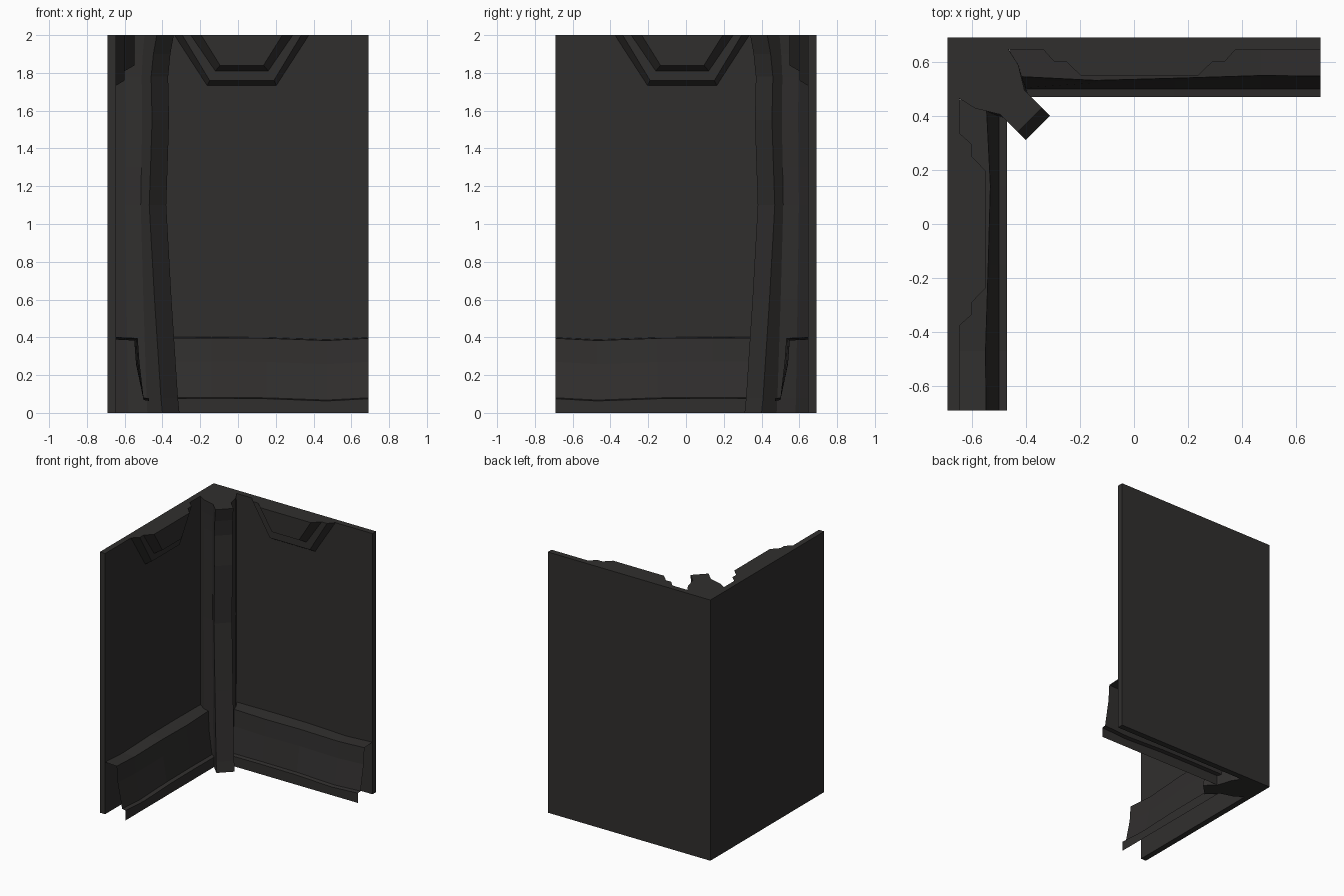
import bpy

if "Cube" in bpy.data.objects:
    bpy.data.objects.remove(bpy.data.objects["Cube"])

mat = bpy.data.materials.new("dark_metal")
mat.diffuse_color = (0.03, 0.028, 0.027, 1)
mat.use_nodes = True
mat.node_tree.nodes["Principled BSDF"].inputs["Base Color"].default_value = mat.diffuse_color


def build(name, verts, faces):
    me = bpy.data.meshes.new(name)
    me.from_pydata(verts, [], faces)
    me.materials.append(mat)
    ob = bpy.data.objects.new(name, me)
    bpy.context.collection.objects.link(ob)
    return ob


def loft(rings, closed=True, cap_start=False, cap_end=False):
    """Skin a list of equal-length point rings."""
    n = len(rings[0])
    verts = [p for r in rings for p in r]
    faces = []
    for k in range(len(rings) - 1):
        for i in range(n if closed else n - 1):
            j = (i + 1) % n
            faces.append((k * n + i, k * n + j, (k + 1) * n + j, (k + 1) * n + i))
    if cap_start:
        faces.append(tuple(reversed(range(n))))
    if cap_end:
        faces.append(tuple(range(len(verts) - n, len(verts))))
    return verts, faces


def build_pair(name, verts, faces):
    """Back-wall part plus its mirror across the corner diagonal."""
    build("back_" + name, verts, faces)
    build("left_" + name, [(-y, -x, z) for x, y, z in verts],
          [tuple(reversed(f)) for f in faces])


# L-shaped wall slab
H, T = 0.69, 0.645
plan = [(-H, -H), (-T, -H), (-T, T), (H, T), (H, H), (-H, H)]
build("corner_wall", *loft([[(x, y, z) for x, y in plan] for z in (0, 2)],
                           cap_start=True, cap_end=True))

# Stepped trapezoid panels at the top: depth, half widths at top and bottom, lower edge
tiers = [(0.65, 0.36, 0.185, 1.73), (0.60, 0.315, 0.17, 1.76),
         (0.60, 0.27, 0.14, 1.81), (0.547, 0.215, 0.115, 1.84)]
cx = 0.02
rings = [[(cx - a, y, 2), (cx - b, y, z), (cx + b, y, z), (cx + a, y, 2)]
         for y, a, b, z in tiers]
build_pair("top_panel", *loft(rings, cap_end=True))

# Open baseboard shell with slightly uneven edges: x, ledge depth shift, height shift
profile = [(0.65, 0.40), (0.547, 0.395), (0.538, 0.27),
           (0.50, 0.08), (0.47, 0.075), (0.47, 0)]
waves = [(-0.46, 0, 0), (-0.14, -0.016, 0.002), (0.15, -0.008, 0),
         (0.47, 0.002, -0.012), (H, 0, 0)]
rings = []
for x, dy, dz in waves:
    rings.append([(x, y + (dy if i in (1, 2) else 0), z + (dz if 0 < z else 0))
                  for i, (y, z) in enumerate(profile)])
v, f = loft(rings, closed=False)
build_pair("baseboard", v, [tuple(reversed(q)) for q in f])

# Corner pillar: half section mirrored across the diagonal, set back by height
half = [(-0.31, 0.40, 1), (-0.39, 0.48, 0.5), (-0.42, 0.58, 0.25), (-0.47, 0.655, 0)]
setback = [(0, 0), (0.08, 0.008), (0.6, 0.042), (1.1, 0.07), (1.3, 0.063),
           (1.55, 0.055), (1.78, 0.06), (1.9, 0.048), (2, 0.03)]
rings = []
for z, s in setback:
    right = [(x - s * w, y + s * w, z) for x, y, w in half]
    left = [(-y, -x, z) for x, y, _ in reversed(right)]
    rings.append(right + [(-0.655, 0.655, z)] + left)
build("corner_pillar", *loft(rings, cap_start=True, cap_end=True))
